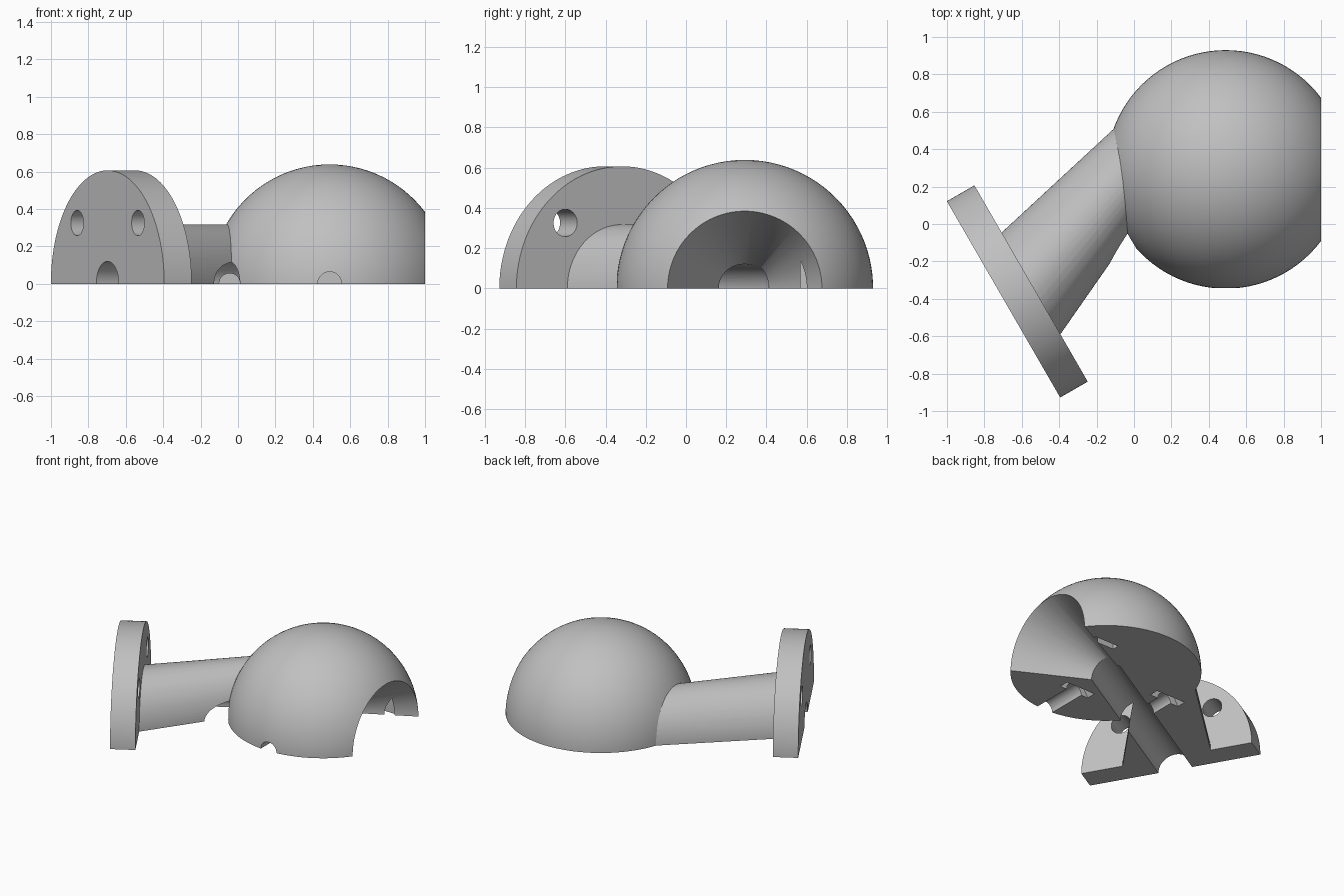
import bpy, bmesh, math
from mathutils import Vector, Matrix

cube = bpy.data.objects.get("Cube")
if cube:
    bpy.data.objects.remove(cube, do_unlink=True)

grey = bpy.data.materials.new("plain grey")
grey.use_nodes = True
colour = (0.53, 0.53, 0.53, 1)
grey.diffuse_color = colour
grey.node_tree.nodes["Principled BSDF"].inputs["Base Color"].default_value = colour

BALL = Vector((0.49, 0.292, 0))          # ball centre
BALL_R = 0.638
FACE = Vector((-0.6975, -0.403, 0))      # centre of the outer flange face
AXIS = Vector((math.cos(math.radians(30)), 0.5, 0))
SIDE = Vector((0.5, -AXIS.x, 0))         # along the flange
X, Z = Vector((1, 0, 0)), Vector((0, 0, 1))
BORE_R = 0.12


def finish(bm, name):
    bmesh.ops.recalc_face_normals(bm, faces=bm.faces[:])
    mesh = bpy.data.meshes.new(name)
    bm.to_mesh(mesh)
    bm.free()
    mesh.materials.append(grey)
    ob = bpy.data.objects.new(name, mesh)
    bpy.context.scene.collection.objects.link(ob)
    return ob


def rod(name, a, b, r1, r2=None, sides=64):
    """Cylinder or cone between two points."""
    d = b - a
    m = (Matrix.Translation((a + b) / 2) @ d.to_track_quat('Z', 'Y').to_matrix().to_4x4()
         @ Matrix.Rotation(math.pi / sides, 4, 'Z'))
    bm = bmesh.new()
    bmesh.ops.create_cone(bm, cap_ends=True, segments=sides, radius1=r1,
                          radius2=r1 if r2 is None else r2, depth=d.length, matrix=m)
    return finish(bm, name)


def box(name, lo, hi):
    lo, hi = Vector(lo), Vector(hi)
    bm = bmesh.new()
    m = Matrix.Translation((lo + hi) / 2) @ Matrix.Diagonal((*(hi - lo), 1))
    bmesh.ops.create_cube(bm, size=1, matrix=m)
    return finish(bm, name)


def loft(name, rings):
    """Closed skin between two rings of points."""
    bm = bmesh.new()
    a, b = [[bm.verts.new(p) for p in ring] for ring in rings]
    bm.faces.new(a)
    bm.faces.new(b)
    for i in range(len(a)):
        bm.faces.new((a[i - 1], a[i], b[i], b[i - 1]))
    return finish(bm, name)


def ring(centre, across, radius, sides=96):
    angles = [(i + 0.5) * math.tau / sides for i in range(sides)]
    return [centre + radius * (across * math.cos(t) + Z * math.sin(t)) for t in angles]


def combine(target, tool, operation):
    """Apply a boolean, using the second solver if the first leaves no change."""
    mod = target.modifiers.new("join", 'BOOLEAN')
    mod.operation, mod.object = operation, tool
    before = len(target.data.polygons)
    for solver in ('MANIFOLD', 'EXACT'):
        mod.solver = solver
        bpy.context.view_layer.update()
        graph = bpy.context.evaluated_depsgraph_get()
        result = bpy.data.meshes.new_from_object(target.evaluated_get(graph))
        if len(result.polygons) not in (0, before):
            target.data = result
            break
    target.modifiers.clear()
    bpy.data.objects.remove(tool, do_unlink=True)


# Ball
bm = bmesh.new()
bmesh.ops.create_uvsphere(bm, u_segments=96, v_segments=47, radius=BALL_R,
                          matrix=Matrix.Translation(BALL))
body = finish(bm, "ball_socket_half")

# Neck: from a disc on the flange to an upright disc in the ball
inner = FACE + AXIS * 0.17
end = Vector((0, BALL.y, 0))
start = inner - (end - inner) * 0.03
neck = loft("neck", (ring(start, SIDE, 0.317), ring(end, Vector((0, -1, 0)), 0.317)))
combine(body, neck, 'UNION')

# Flange
combine(body, rod("flange", FACE, inner, 0.606, sides=128), 'UNION')

# Central bore and flared mouth
cutters = [rod("bore", FACE - AXIS * 0.1, BALL + AXIS * 0.06, BORE_R)]
slope = (0.384 - BORE_R) / (1 - BALL.x)
cutters.append(rod("mouth", BALL, BALL + X * 0.6, BORE_R, BORE_R + slope * 0.6, 96))

# Flange bolt holes
for s in (-1, 1):
    p = FACE + SIDE * s * 0.325 + Z * 0.325
    cutters.append(rod("bolt_hole", p - AXIS * 0.1, p + AXIS * 0.3, 0.068, sides=32))

# Clamp screw channels along the flat side, with nut pockets
for x, y0, y1, r, nut in ((BALL.x, -0.5, -0.02, 0.064, -0.04),
                          (-0.045, -0.6, 0.32, 0.056, 0.26)):
    cutters.append(rod("screw_channel", Vector((x, y0, 0)), Vector((x, y1, 0)), r, sides=32))
    cutters.append(rod("nut_pocket", Vector((x, nut, 0)), Vector((x, nut + 0.07, 0)),
                       0.12, sides=6))

# Thin pocket beside the mouth
cutters.append(box("side_pocket", (0.66, 0.57, -0.1), (0.855, 0.62, 0.17)))

# Keep the upper half and trim the mouth flat
cutters.append(box("lower_half", (-2, -2, -2), (2, 2, 0)))
cutters.append(box("mouth_trim", (1, -2, -1), (2, 2, 2)))

for tool in cutters:
    combine(body, tool, 'DIFFERENCE')

# Smooth the curved faces, keep the rims sharp
bpy.ops.object.select_all(action='DESELECT')
body.select_set(True)
bpy.context.view_layer.objects.active = body
bpy.ops.object.shade_smooth_by_angle(angle=math.radians(25))
